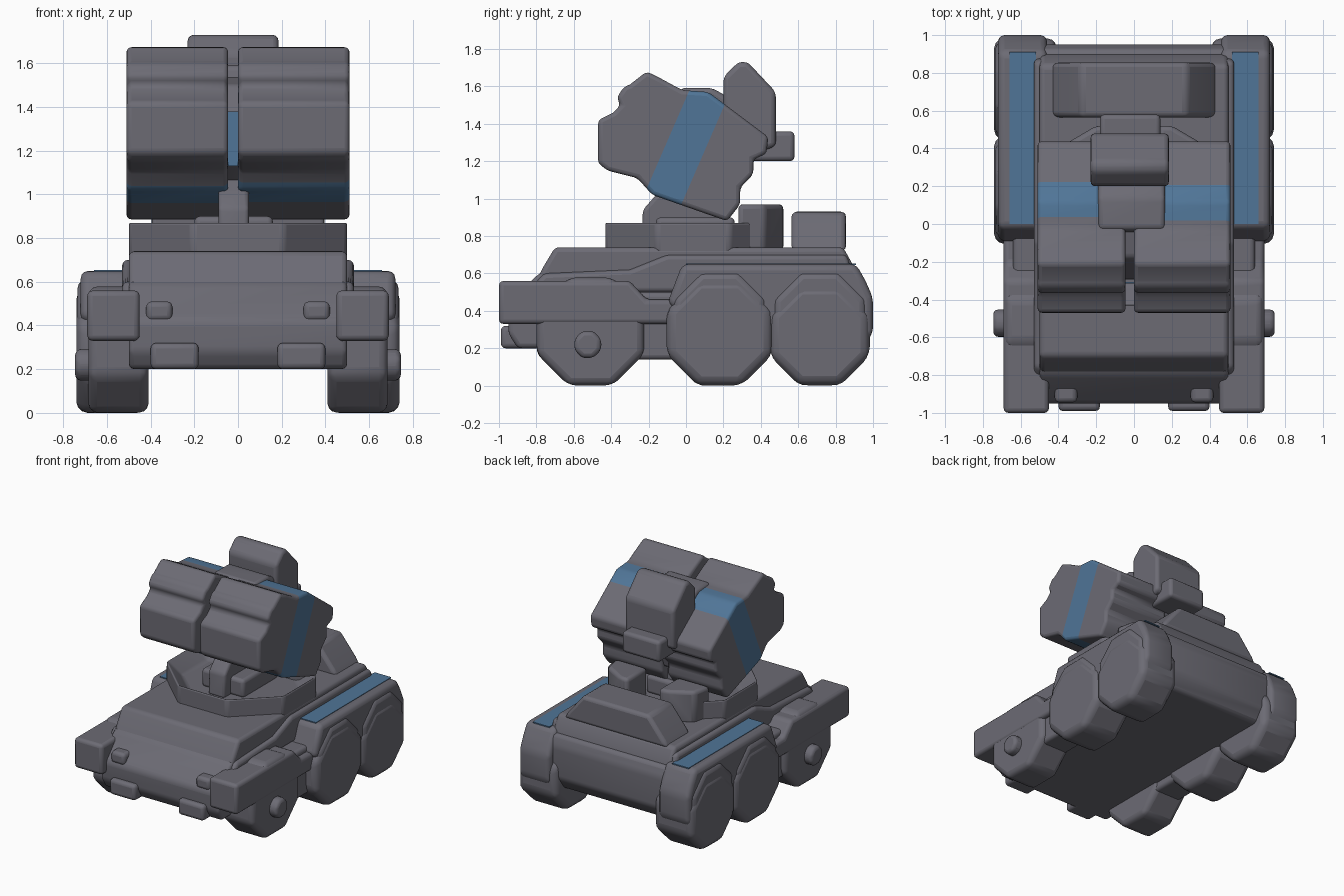
import bpy, bmesh, math
from mathutils import Vector

cube = bpy.data.objects.get("Cube")
if cube:
    bpy.data.objects.remove(cube)


def material(name, rgb):
    m = bpy.data.materials.new(name)
    m.use_nodes = True
    m.diffuse_color = (*rgb, 1)
    m.node_tree.nodes["Principled BSDF"].inputs["Base Color"].default_value = (*rgb, 1)
    return m


GREY = material("warm_grey", (0.15, 0.147, 0.175))
BLUE = material("stripe_blue", (0.08, 0.178, 0.31))


def finish(name, bm, mats, bevel):
    bmesh.ops.recalc_face_normals(bm, faces=bm.faces)
    mesh = bpy.data.meshes.new(name)
    bm.to_mesh(mesh)
    bm.free()
    for m in mats:
        mesh.materials.append(m)
    ob = bpy.data.objects.new(name, mesh)
    bpy.context.collection.objects.link(ob)
    if bevel:
        mod = ob.modifiers.new("soft_edges", "BEVEL")
        mod.width = bevel
        mod.segments = 3
        mod.limit_method = "ANGLE"
        mod.angle_limit = math.radians(20)
    bpy.ops.object.select_all(action="DESELECT")
    ob.select_set(True)
    bpy.context.view_layer.objects.active = ob
    bpy.ops.object.shade_smooth_by_angle(angle=math.radians(40))
    return ob


def extrude(bm, points, offset):
    face = bm.faces.new([bm.verts.new(p) for p in points])
    new = bmesh.ops.extrude_face_region(bm, geom=[face])["geom"]
    moved = [v for v in new if isinstance(v, bmesh.types.BMVert)]
    bmesh.ops.translate(bm, verts=moved, vec=offset)


def prism(name, profile, x0, x1, mat=GREY, bevel=0.025):
    """Side profile of (y, z) points, extruded from x0 to x1."""
    bm = bmesh.new()
    extrude(bm, [(x0, y, z) for y, z in profile], (x1 - x0, 0, 0))
    return finish(name, bm, [mat], bevel)


def box(name, x, y, z, mat=GREY, bevel=0.025):
    (y0, y1), (z0, z1) = y, z
    return prism(name, [(y0, z0), (y1, z0), (y1, z1), (y0, z1)], x[0], x[1], mat, bevel)


def octagon(name, x0, x1, y, z, r, bevel=0.03):
    angles = [math.radians(22.5 + 45 * i) for i in range(8)]
    pts = [(y + r * math.cos(a), z + r * math.sin(a)) for a in angles]
    return prism(name, pts, x0, x1, GREY, bevel)


# Hull with sloped nose
prism("hull", [(-0.90, 0.20), (-0.95, 0.28), (-0.95, 0.42), (-0.80, 0.59),
               (-0.74, 0.62), (0.92, 0.62), (0.95, 0.54), (0.95, 0.30), (0.88, 0.20)],
      -0.5, 0.5)
prism("upper_deck", [(-0.80, 0.56), (-0.76, 0.64), (-0.70, 0.74), (0.84, 0.74),
                     (0.89, 0.65), (0.91, 0.56)], -0.5, 0.5)

# Turret ring with a sunken floor
bm = bmesh.new()
ring = []
for i in range(8):
    a = math.radians(22.5 + 45 * i)
    ring.append((0.54 * math.cos(a), 0.04 + 0.51 * math.sin(a), 0.70))
extrude(bm, ring, (0, 0, 0.18))
bm.faces.ensure_lookup_table()
top = max(bm.faces, key=lambda f: f.calc_center_median().z)
bmesh.ops.inset_region(bm, faces=[top], thickness=0.11)
bmesh.ops.translate(bm, verts=top.verts, vec=(0, 0, -0.11))
finish("turret_ring", bm, [GREY], 0.02)

# Rear locker with sloped ends
bm = bmesh.new()
ends = [(-0.44, 0.72), (0.44, 0.72), (0.41, 0.77), (0.28, 0.93), (-0.28, 0.93), (-0.41, 0.77)]
extrude(bm, [(x, 0.565, z) for x, z in ends], (0, 0.29, 0))
finish("rear_locker", bm, [GREY], 0.025)

# Turret pedestal
prism("pedestal", [(-0.24, 0.76), (-0.23, 0.94), (-0.16, 1.02), (0.0, 1.15),
                   (0.2, 1.1), (0.24, 0.76)], -0.09, 0.05, bevel=0.02)
box("pedestal_foot", (-0.2, 0.16), (-0.16, 0.26), (0.76, 0.9))

for side, s in (("right", -1), ("left", 1)):
    def span(a, b):
        return (s * a, s * b) if s > 0 else (s * b, s * a)

    # Post with a cut corner at the back of the ring
    bm = bmesh.new()
    plan = [(0.13, 0.28), (0.40, 0.28), (0.37, 0.42), (0.20, 0.52), (0.13, 0.52)]
    extrude(bm, [(s * x, y, 0.72) for x, y in plan], (0, 0, 0.25))
    finish(side + "_ring_post", bm, [GREY], 0.025)

    # Front fender, shoulder and tow hook
    prism(side + "_front_fender", [(-1.0, 0.33), (-1.0, 0.56), (-0.30, 0.56), (-0.21, 0.46),
                                   (-0.02, 0.46), (-0.02, 0.33)], *span(0.45, 0.69))
    prism(side + "_fender_shoulder", [(-0.85, 0.5), (-0.76, 0.60), (-0.30, 0.62),
                                      (-0.10, 0.70), (0.86, 0.70), (0.92, 0.5)], *span(0.4, 0.53))
    box(side + "_tow_hook", span(0.18, 0.40), (-0.99, -0.8), (0.20, 0.32))
    box(side + "_nose_pad", span(0.30, 0.42), (-0.945, -0.7), (0.42, 0.51))
    box(side + "_side_skirt", span(0.42, 0.64), (-0.75, 0.85), (0.24, 0.5))
    box(side + "_sill", span(0.42, 0.65), (-0.42, 0.1), (0.14, 0.4))

    # Rear fender over two wheels, with painted stripe
    prism(side + "_rear_fender", [(-0.10, 0.44), (-0.02, 0.65), (0.91, 0.65), (0.96, 0.56),
                                  (1.0, 0.47), (1.0, 0.28), (0.95, 0.21), (0.80, 0.30),
                                  (0.10, 0.30)], *span(0.46, 0.72), bevel=0.035)
    box(side + "_fender_stripe", span(0.52, 0.66), (0.0, 0.91), (0.646, 0.654), BLUE, 0)

    # Wheels
    octagon(side + "_front_wheel", *span(0.41, 0.685), -0.51, 0.29, 0.312, 0.04)
    octagon(side + "_middle_wheel", *span(0.41, 0.74), 0.18, 0.285, 0.308, 0.05)
    octagon(side + "_rear_wheel", *span(0.41, 0.74), 0.715, 0.27, 0.29, 0.05)
    octagon(side + "_front_hub", *span(0.6, 0.745), -0.525, 0.22, 0.078, 0.025)
    for label, y in (("middle", 0.18), ("rear", 0.715)):
        octagon(side + "_" + label + "_arch", *span(0.5, 0.735), y, 0.36, 0.27, 0.04)


# Launcher pods, tilted up, split by a painted band
POD = [(-0.47, 1.19), (-0.47, 1.42), (-0.39, 1.46), (-0.35, 1.50), (-0.37, 1.54),
       (-0.33, 1.60), (-0.30, 1.61), (-0.21, 1.68), (-0.13, 1.64), (-0.02, 1.58),
       (0.12, 1.57), (0.44, 1.33), (0.43, 1.24), (0.36, 1.21),
       (0.36, 1.13), (0.29, 1.06), (0.29, 0.97), (0.22, 0.88), (-0.18, 1.02),
       (-0.26, 1.11), (-0.42, 1.15)]
BAND = Vector((0, 0.92, -0.40))


def pod(name, x0, x1, shift):
    ob = prism(name, POD, x0, x1, bevel=0.03)
    # Bake the soft edges, then cut the band so its borders stay straight
    bpy.ops.object.modifier_apply(modifier="soft_edges")
    ob.data.materials.append(BLUE)
    front, back = Vector((0, shift, 1.56)), Vector((0, shift + 0.20, 1.51))
    bm = bmesh.new()
    bm.from_mesh(ob.data)
    for point in (front, back):
        geom = bm.verts[:] + bm.edges[:] + bm.faces[:]
        bmesh.ops.bisect_plane(bm, geom=geom, plane_co=point, plane_no=BAND)
    for f in bm.faces:
        c = f.calc_center_median()
        if (c - front).dot(BAND) > 0 > (c - back).dot(BAND):
            f.material_index = 1
    bm.to_mesh(ob.data)
    bm.free()


pod("right_pod", -0.51, -0.045, 0.03)
pod("left_pod", 0.0, 0.51, 0.01)

# Coupling between the pods
prism("pod_coupling", [(-0.30, 1.2), (-0.18, 1.5), (-0.02, 1.54), (0.36, 1.34),
                       (0.26, 1.0), (-0.10, 1.06)], -0.1, 0.06)
box("coupling_stripe", (-0.045, 0.0), (-0.315, -0.306), (1.13, 1.38), BLUE, 0)
prism("coupling_cover", [(-0.05, 1.50), (-0.03, 1.592), (0.14, 1.592), (0.30, 1.50),
                         (0.45, 1.36), (0.30, 1.1)], -0.19, 0.165)

# Sensor housing and rear counterweight
prism("sensor_housing", [(0.20, 1.46), (0.20, 1.65), (0.28, 1.73), (0.33, 1.73),
                         (0.48, 1.57), (0.48, 1.28), (0.36, 1.24)], -0.23, 0.185)
box("counterweight", (-0.18, 0.14), (0.34, 0.58), (1.20, 1.36))
